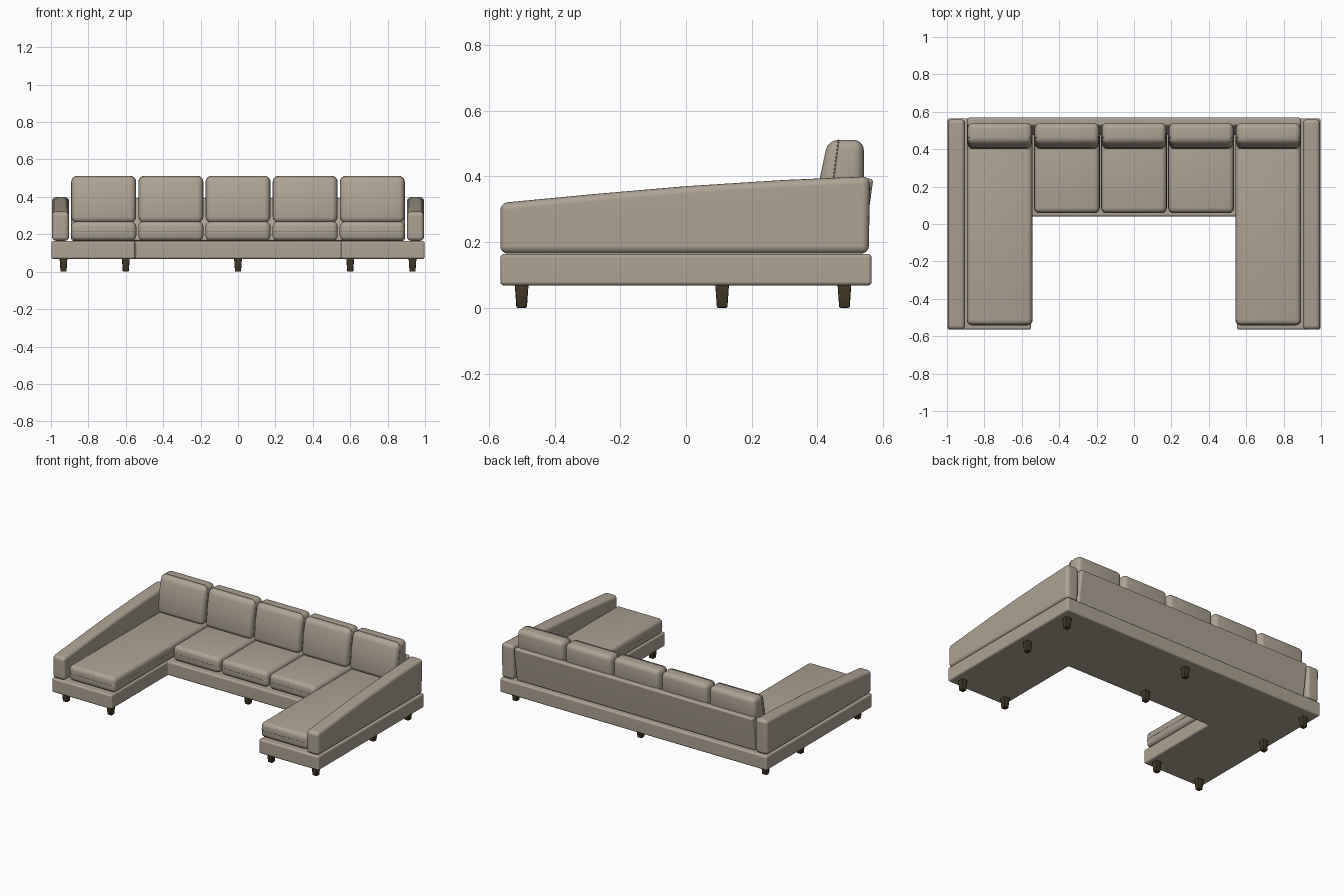
import bpy, bmesh
from math import radians, pi, sin, cos
from mathutils import Vector

cube = bpy.data.objects.get("Cube")
if cube:
    bpy.data.objects.remove(cube, do_unlink=True)


def material(name, colour):
    mat = bpy.data.materials.new(name)
    mat.use_nodes = True
    mat.diffuse_color = colour
    mat.node_tree.nodes["Principled BSDF"].inputs["Base Color"].default_value = colour
    return mat


FABRIC = material("beige upholstery", (0.42, 0.365, 0.295, 1))
WOOD = material("dark wood", (0.05, 0.038, 0.02, 1))


def add_object(name, mesh, mat):
    obj = bpy.data.objects.new(name, mesh)
    bpy.context.collection.objects.link(obj)
    mesh.materials.clear()
    mesh.materials.append(mat)
    bpy.ops.object.select_all(action='DESELECT')
    bpy.context.view_layer.objects.active = obj
    obj.select_set(True)
    bpy.ops.object.shade_smooth_by_angle(angle=radians(40))
    return obj


def finish(name, bm, bevel, mat, segments=4, flat=False):
    """Round the sharp edges and turn the bmesh into an object."""
    bmesh.ops.recalc_face_normals(bm, faces=bm.faces)
    edges = [e for e in bm.edges if e.calc_face_angle(0) > radians(25)]
    bmesh.ops.bevel(bm, geom=edges, offset=bevel, segments=segments,
                    profile=0.5, affect='EDGES', clamp_overlap=True)
    mesh = bpy.data.meshes.new(name)
    bm.to_mesh(mesh)
    bm.free()
    obj = add_object(name, mesh, mat)
    if flat:
        obj.modifiers.new("even shading", 'WEIGHTED_NORMAL').keep_sharp = True
    return obj


def prism(name, outline, axis, low, high, bevel, flat=False):
    """Extrude an outline: (y, z) along x, or (x, y) along z."""
    place = (lambda p: (low, *p)) if axis == 'x' else (lambda p: (*p, low))
    step = Vector((high - low, 0, 0)) if axis == 'x' else Vector((0, 0, high - low))
    bm = bmesh.new()
    face = bm.faces.new([bm.verts.new(place(p)) for p in outline])
    out = bmesh.ops.extrude_face_region(bm, geom=[face])
    bmesh.ops.translate(bm, vec=step, verts=[
        v for v in out["geom"] if isinstance(v, bmesh.types.BMVert)])
    return finish(name, bm, bevel, FABRIC, flat=flat)


def piping(name, u0, u1, v0, v1, radius, place):
    """Thin seam cord following a rounded rectangle."""
    corners = [(u1 - radius, v1 - radius), (u0 + radius, v1 - radius),
               (u0 + radius, v0 + radius), (u1 - radius, v0 + radius)]
    pts = []
    for i, (u, v) in enumerate(corners):
        for k in range(5):
            a = (i + k / 4) * pi / 2
            pts.append(place(u + radius * cos(a), v + radius * sin(a)))
    curve = bpy.data.curves.new(name, 'CURVE')
    curve.dimensions = '3D'
    curve.bevel_depth = 0.002
    curve.bevel_resolution = 1
    spline = curve.splines.new('POLY')
    spline.points.add(len(pts) - 1)
    for point, co in zip(spline.points, pts):
        point.co = (*co, 1)
    spline.use_cyclic_u = True
    helper = bpy.data.objects.new(name + "_path", curve)
    mesh = bpy.data.meshes.new_from_object(helper)
    bpy.data.objects.remove(helper)
    add_object(name, mesh, FABRIC)


# U-shaped platform
half = [(0, 0.04), (0.55, 0.04), (0.55, -0.565), (0.998, -0.565), (0.998, 0.565)]
outline = half[1:] + [(-x, y) for x, y in reversed(half[1:])]
prism("base", outline, 'z', 0.068, 0.164, 0.012, flat=True)

# Sloping arms
arm = [(-0.565, 0.165), (0.556, 0.165), (0.56, 0.4), (0.3, 0.389),
       (0, 0.37), (-0.28, 0.346), (-0.565, 0.319)]
prism("left_arm", arm, 'x', 0.903, 0.995, 0.023, flat=True)
prism("right_arm", arm, 'x', -0.995, -0.903, 0.023, flat=True)

# Leaning backrest panel
back = [(0.475, 0.165), (0.538, 0.165), (0.57, 0.393), (0.525, 0.393)]
prism("backrest", back, 'x', -0.892, 0.892, 0.012, flat=True)

# Seat cushions, with long ones on the two chaise wings
PITCH = 0.359
HALF = 0.174
for i, label in enumerate(("far_right", "right", "middle", "left", "far_left")):
    x = (i - 2) * PITCH
    x0, x1 = x - HALF, x + HALF
    front = -0.54 if i in (0, 4) else 0.06
    prism(label + "_seat_cushion",
          [(x0, front), (x1, front), (x1, 0.5), (x0, 0.5)],
          'z', 0.166, 0.268, 0.027)
    piping(label + "_seat_seam", x0, x1, front, 0.5, 0.027,
           lambda u, v: (u, v, 0.217))

    # Back cushion, tapered towards the top
    profile = [(0.398, 0.262), (0.406, 0.39), (0.432, 0.511),
               (0.541, 0.511), (0.541, 0.4), (0.515, 0.262)]
    prism(label + "_back_cushion", profile, 'x', x0 + 0.002, x1 - 0.002, 0.031)
    piping(label + "_back_seam", x0 + 0.002, x1 - 0.002, 0.264, 0.511, 0.031,
           lambda u, v: (u, 0.432 + (v - 0.264) * 0.13, v))

# Tapered legs
spots = [(0, 0.11), (0, 0.482)]
for side in (-1, 1):
    spots += [(side * 0.6, -0.5), (side * 0.933, -0.5),
              (side * 0.933, 0.11), (side * 0.933, 0.482)]
for n, (x, y) in enumerate(spots):
    bm = bmesh.new()
    bmesh.ops.create_cube(bm, size=1)
    for v in bm.verts:
        r = 0.021 if v.co.z > 0 else 0.016
        v.co = (x + 2 * r * v.co.x, y + 2 * r * v.co.y, 0.072 * (v.co.z + 0.5))
    finish(f"leg_{n + 1}", bm, 0.004, WOOD, segments=2)
